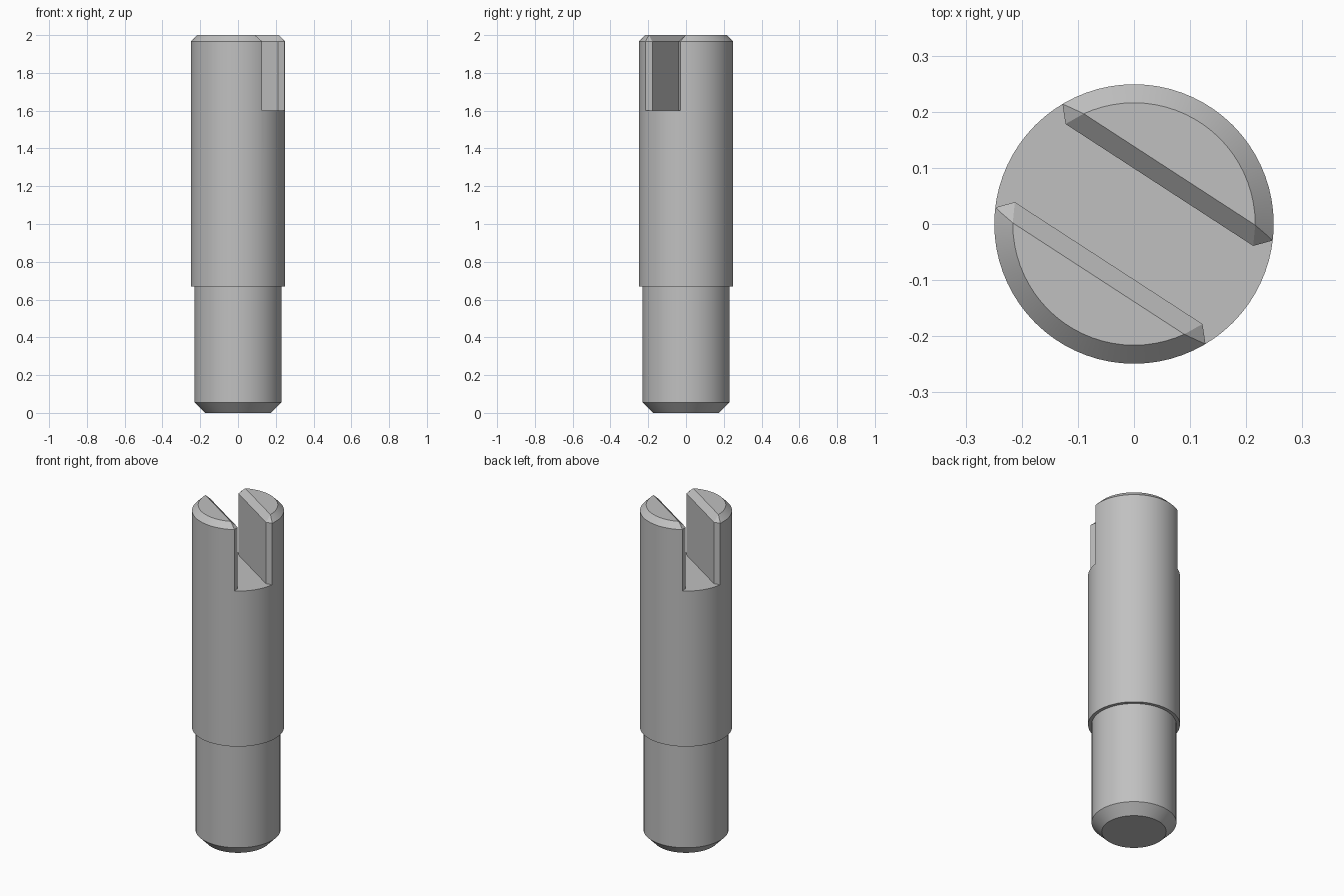
import bpy, bmesh, math
from mathutils import Matrix, Vector

if "Cube" in bpy.data.objects:
    bpy.data.objects.remove(bpy.data.objects["Cube"], do_unlink=True)

SEGMENTS = 72
RADIUS = 0.249          # upper barrel
TOP = 2.0
CHAMFER = 0.033
FLOOR = 1.67            # slot floor height
HALF = 0.083            # half the slot width
SLOT_TURN = Matrix.Rotation(math.radians(-33), 4, 'Z')


def to_object(name, bm):
    bmesh.ops.recalc_face_normals(bm, faces=bm.faces)
    mesh = bpy.data.meshes.new(name)
    bm.to_mesh(mesh)
    bm.free()
    obj = bpy.data.objects.new(name, mesh)
    bpy.context.collection.objects.link(obj)
    return obj


def lathe(name, profile):
    """Closed turned solid from (radius, height) points, bottom to top."""
    bm = bmesh.new()
    rings = []
    for r, z in profile:
        rings.append([bm.verts.new((r * math.cos(a), r * math.sin(a), z))
                      for a in (math.tau * i / SEGMENTS for i in range(SEGMENTS))])
    for low, high in zip(rings, rings[1:]):
        for i in range(SEGMENTS):
            j = (i + 1) % SEGMENTS
            bm.faces.new((low[i], low[j], high[j], high[i]))
    bm.faces.new(rings[0][::-1])
    bm.faces.new(rings[-1])
    return to_object(name, bm)


def prism(name, outline, direction):
    """Extrude an outline along a direction, then turn it to the slot."""
    bm = bmesh.new()
    face = bm.faces.new([bm.verts.new(p) for p in outline])
    extruded = bmesh.ops.extrude_face_region(bm, geom=[face], use_keep_orig=True)
    moved = [g for g in extruded["geom"] if isinstance(g, bmesh.types.BMVert)]
    bmesh.ops.translate(bm, verts=moved, vec=direction)
    bm.transform(SLOT_TURN)
    return to_object(name, bm)


def cut(target, cutter):
    """Subtract the cutter and discard it."""
    cutter.hide_render = True
    mod = target.modifiers.new("cut", 'BOOLEAN')
    mod.operation, mod.solver, mod.object = 'DIFFERENCE', 'EXACT', cutter
    graph = bpy.context.evaluated_depsgraph_get()
    result = bpy.data.meshes.new_from_object(target.evaluated_get(graph))
    target.modifiers.clear()
    target.data = result
    bpy.data.objects.remove(cutter, do_unlink=True)


# Turned pin: chamfered foot, narrow shank, wider barrel, chamfered top
pin = lathe("slotted_pin", [
    (0.175, 0), (0.23, 0.056), (0.23, 0.67), (RADIUS, 0.67),
    (RADIUS, TOP - CHAMFER), (RADIUS - CHAMFER, TOP)])

# Corner points of the slot mouth, in slot space
mouth = HALF + 0.027
inner = Vector((math.sqrt((RADIUS - CHAMFER) ** 2 - HALF ** 2), HALF, TOP - CHAMFER))
outer = Vector((math.sqrt(RADIUS ** 2 - mouth ** 2), mouth, TOP - CHAMFER))
crest_v = HALF + CHAMFER
crest = Vector((math.sqrt((RADIUS - CHAMFER) ** 2 - crest_v ** 2), crest_v, TOP))

# Slot with flared ends, over a floor that slopes off at the barrel
far = inner + (outer - inner) * 4
outline = [(far.x, -far.y), (far.x, far.y), (inner.x, HALF), (-inner.x, HALF),
           (-far.x, far.y), (-far.x, -far.y), (-inner.x, -HALF), (inner.x, -HALF)]
slot = prism("slot_cutter", [(x, y, 1.6) for x, y in outline], (0, 0, 0.6))
spread = 0.15
plug = lathe("floor_plug", [
    (RADIUS + spread, 1.5), (RADIUS + spread, FLOOR - CHAMFER - spread),
    (RADIUS - CHAMFER, FLOOR)])
cut(slot, plug)
cut(pin, slot)

# Chamfers along the top edges of the slot
low, high = TOP - 2 * CHAMFER, TOP + CHAMFER
narrow, wide = HALF - CHAMFER, HALF + 2 * CHAMFER
cut(pin, prism("edge_cutter", [(-0.4, -narrow, low), (-0.4, narrow, low),
                               (-0.4, wide, high), (-0.4, -wide, high)], (0.8, 0, 0)))

# Small triangular facets where the chamfers meet
for sx in (-1, 1):
    for sy in (-1, 1):
        a, b, c = (SLOT_TURN @ Vector((p.x * sx, p.y * sy, p.z))
                   for p in (inner, outer, crest))
        normal = (b - a).cross(c - a).normalized()
        if normal.z < 0:
            normal.negate()
        bm = bmesh.new()
        place = Matrix.Translation((a + b + c) / 3 + normal * 0.05)
        turn = normal.to_track_quat('Z', 'Y').to_matrix().to_4x4()
        bmesh.ops.create_cube(bm, size=0.1, matrix=place @ turn)
        cut(pin, to_object("corner_cutter", bm))

# Plain grey metal
grey = bpy.data.materials.new("grey_metal")
grey.use_nodes = True
colour = (0.53, 0.53, 0.53, 1)
grey.diffuse_color = colour
grey.node_tree.nodes["Principled BSDF"].inputs["Base Color"].default_value = colour
pin.data.materials.clear()
pin.data.materials.append(grey)
for poly in pin.data.polygons:
    poly.material_index = 0

bpy.ops.object.select_all(action='DESELECT')
pin.select_set(True)
bpy.context.view_layer.objects.active = pin
bpy.ops.object.shade_smooth_by_angle(angle=math.radians(20))
